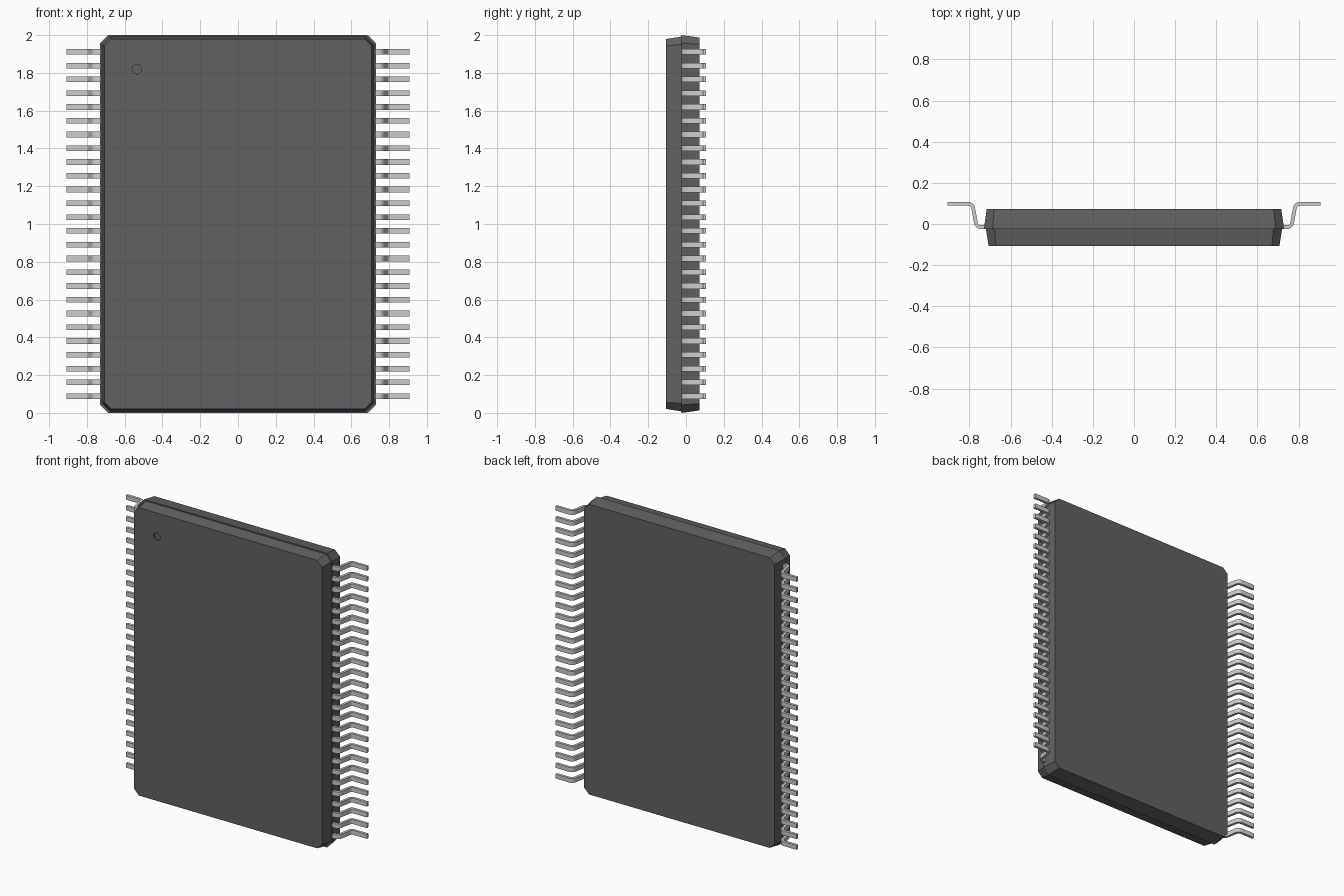
import bpy, bmesh, math
from mathutils import Vector

if "Cube" in bpy.data.objects:
    bpy.data.objects.remove(bpy.data.objects["Cube"])


def material(name, grey):
    m = bpy.data.materials.new(name)
    m.diffuse_color = (*grey, 1)
    m.use_nodes = True
    m.node_tree.nodes["Principled BSDF"].inputs["Base Color"].default_value = m.diffuse_color
    return m


def make_object(name, bm, mat):
    bmesh.ops.recalc_face_normals(bm, faces=bm.faces)
    me = bpy.data.meshes.new(name)
    bm.to_mesh(me)
    bm.free()
    ob = bpy.data.objects.new(name, me)
    ob.data.materials.append(mat)
    bpy.context.collection.objects.link(ob)
    return ob


def loft(rings):
    bm = bmesh.new()
    loops = [[bm.verts.new(p) for p in ring] for ring in rings]
    bm.faces.new(loops[0])
    bm.faces.new(loops[-1])
    for a, b in zip(loops, loops[1:]):
        for i in range(len(a)):
            j = (i + 1) % len(a)
            bm.faces.new((a[i], a[j], b[j], b[i]))
    return bm


def outline(hx, hz, c, y):
    # Chamfered rectangle in the xz plane, centred on z = 1
    pts = [(hx, hz - c), (hx - c, hz), (c - hx, hz), (-hx, hz - c),
           (-hx, c - hz), (c - hx, -hz), (hx - c, -hz), (hx, c - hz)]
    return [(x, y, z + 1) for x, z in pts]


def fillet(p, radius, steps=6):
    # Round the inner corners of a 2D path
    p = [Vector(q) for q in p]
    out = [p[0]]
    for a, b, c in zip(p, p[1:], p[2:]):
        u, v = (a - b).normalized(), (c - b).normalized()
        half = u.angle(v) / 2
        centre = b + (u + v).normalized() * radius / math.sin(half)
        start = b + u * radius / math.tan(half) - centre
        end = b + v * radius / math.tan(half) - centre
        total = start.angle(end)
        for k in range(steps + 1):
            t = k / steps
            out.append(centre + (start * math.sin((1 - t) * total)
                                 + end * math.sin(t * total)) / math.sin(total))
    return out + [p[-1]]


black = material("dark_plastic", (0.12, 0.12, 0.12))
metal = material("lead_metal", (0.62, 0.61, 0.58))

# Moulded package: two tapered halves meeting at the parting line
PART = -0.025
back = make_object("package_back_half", loft([
    outline(0.73, 1.0, 0.042, PART), outline(0.716, 0.987, 0.036, 0.072)]), black)
front = make_object("package_front_half", loft([
    outline(0.72, 0.992, 0.042, PART), outline(0.707, 0.979, 0.036, -0.107)]), black)

# Shallow round pin-one mark cut in the front face
bpy.ops.mesh.primitive_cylinder_add(vertices=32, radius=0.025, depth=0.03,
                                    location=(-0.535, -0.112, 1.82),
                                    rotation=(math.pi / 2, 0, 0))
cutter = bpy.context.object
cutter.name = "mark_cutter"
cutter.data.materials.append(black)
cutter.hide_render = True
cutter.hide_set(True)
cut = front.modifiers.new("pin_one_mark", 'BOOLEAN')
cut.operation = 'DIFFERENCE'
cut.solver = 'EXACT'
cut.object = cutter

# One gull-wing lead: strip cross-sections swept along a bent path
COUNT, PITCH, WIDTH, THICK = 26, 0.0729, 0.03, 0.018
path = fillet([(0.70, -0.015), (0.765, -0.015), (0.786, 0.098), (0.907, 0.098)], 0.024)
z0 = 1 - PITCH * (COUNT - 1) / 2
rings = []
for i, p in enumerate(path):
    d = (path[min(i + 1, len(path) - 1)] - path[max(i - 1, 0)]).normalized()
    n = Vector((-d.y, d.x)) * THICK / 2
    a, b = p + n, p - n
    rings.append([(a.x, a.y, z0 - WIDTH / 2), (a.x, a.y, z0 + WIDTH / 2),
                  (b.x, b.y, z0 + WIDTH / 2), (b.x, b.y, z0 - WIDTH / 2)])
leads = make_object("leads", loft(rings), metal)
bpy.ops.object.select_all(action='DESELECT')
leads.select_set(True)
bpy.context.view_layer.objects.active = leads
bpy.ops.object.shade_smooth_by_angle(angle=math.radians(35))

# Row of leads up one side, mirrored to the other
arr = leads.modifiers.new("row", 'ARRAY')
arr.count = COUNT
arr.use_relative_offset = False
arr.use_constant_offset = True
arr.constant_offset_displace = (0, 0, PITCH)
mir = leads.modifiers.new("both_sides", 'MIRROR')
mir.use_axis = (True, False, False)
